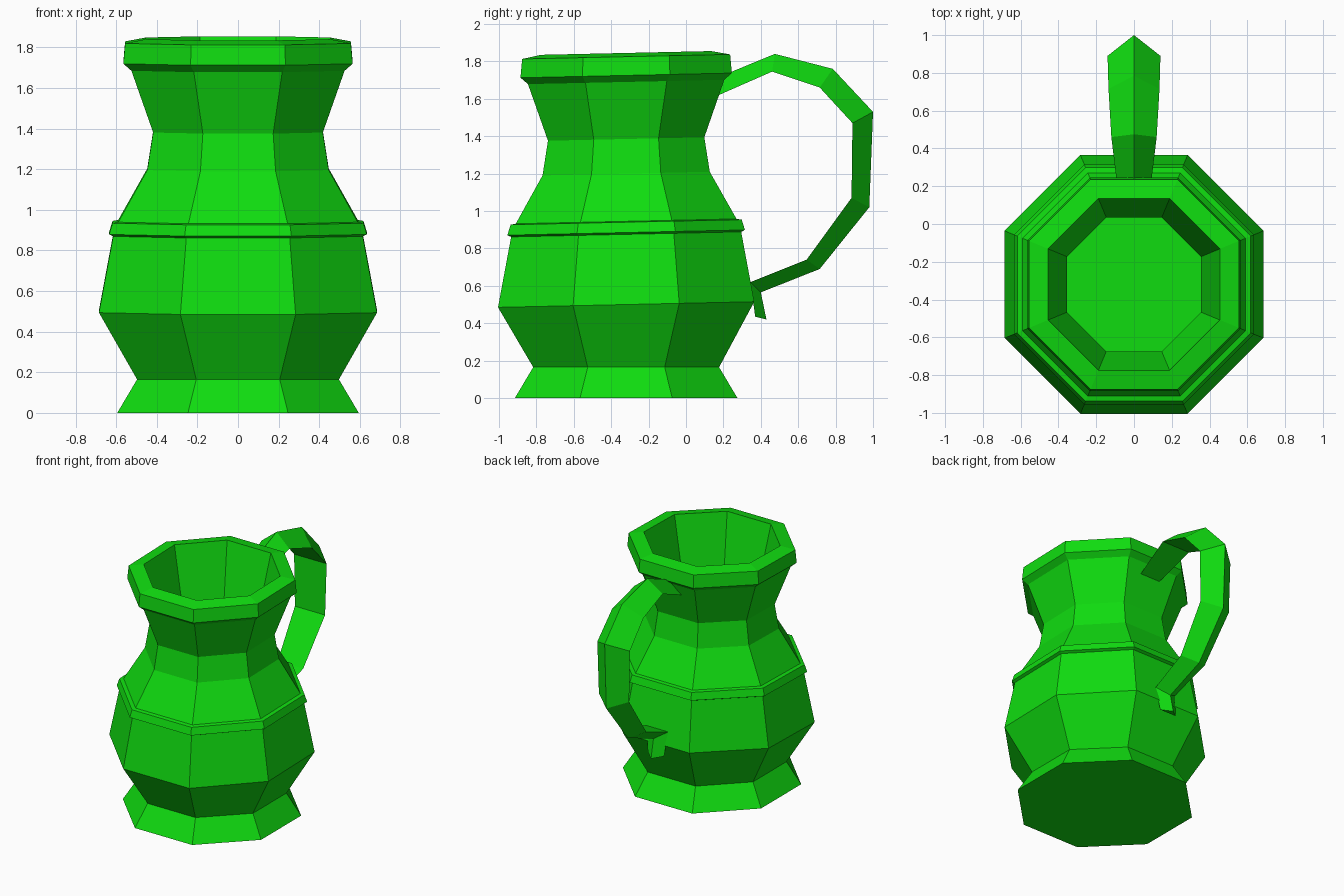
import bpy
import bmesh
from math import pi, cos, sin

if "Cube" in bpy.data.objects:
    bpy.data.objects.remove(bpy.data.objects["Cube"], do_unlink=True)

SIDES = 8
AXIS_Y = -0.32

green = bpy.data.materials.new("bright_green")
green.use_nodes = True
colour = (0.005, 0.72, 0.005, 1)
green.diffuse_color = colour
green.node_tree.nodes["Principled BSDF"].inputs["Base Color"].default_value = colour


def skin(name, rings):
    """Bridge matching rings of points and cap both ends, flat shaded."""
    bm = bmesh.new()
    loops = [[bm.verts.new(p) for p in ring] for ring in rings]
    n = len(loops[0])
    for a, b in zip(loops, loops[1:]):
        for i in range(n):
            j = (i + 1) % n
            bm.faces.new((a[i], a[j], b[j], b[i]))
    bm.faces.new(loops[0][::-1])
    bm.faces.new(loops[-1])
    bmesh.ops.recalc_face_normals(bm, faces=bm.faces)
    mesh = bpy.data.meshes.new(name)
    bm.to_mesh(mesh)
    bm.free()
    mesh.materials.append(green)
    obj = bpy.data.objects.new(name, mesh)
    bpy.context.collection.objects.link(obj)
    return obj


def octagon(apothem, z):
    """Level octagon with a flat side to the front, leaning slightly higher up."""
    radius = apothem / cos(pi / SIDES)
    lean = 0.022 if z > 0.3 else 0
    ring = []
    for i in range(SIDES):
        a = 2 * pi * (i + 0.5) / SIDES
        dy = radius * sin(a)
        ring.append((radius * cos(a), AXIS_Y + dy, z + lean * dy))
    return ring


# Jug: foot, belly, raised band, neck and rim, then back down the inside
outside = [(0.595, 0), (0.497, 0.165), (0.685, 0.5), (0.615, 0.875),
           (0.635, 0.885), (0.618, 0.94), (0.59, 0.945), (0.447, 1.2),
           (0.418, 1.385), (0.525, 1.69), (0.565, 1.725), (0.556, 1.825)]
inside = [(0.455, 1.845), (0.355, 1.385), (0.385, 1.2), (0.53, 0.92),
          (0.62, 0.5), (0.44, 0.2)]
skin("jug_body", [octagon(a, z) for a, z in outside + inside])

# Handle: triangular section, ridge outward; ridge y, z, inner y, z, half width
handle = [(0.16, 1.71, 0.13, 1.60, 0.08),
          (0.475, 1.84, 0.46, 1.745, 0.12),
          (0.785, 1.76, 0.715, 1.66, 0.135),
          (1.0, 1.53, 0.89, 1.47, 0.14),
          (0.98, 1.02, 0.885, 1.07, 0.13),
          (0.715, 0.69, 0.645, 0.74, 0.11),
          (0.40, 0.565, 0.345, 0.62, 0.09),
          (0.43, 0.42, 0.37, 0.435, 0.07)]
skin("handle", [[(0, ry, rz), (w, iy, iz), (-w, iy, iz)]
                for ry, rz, iy, iz, w in handle])
